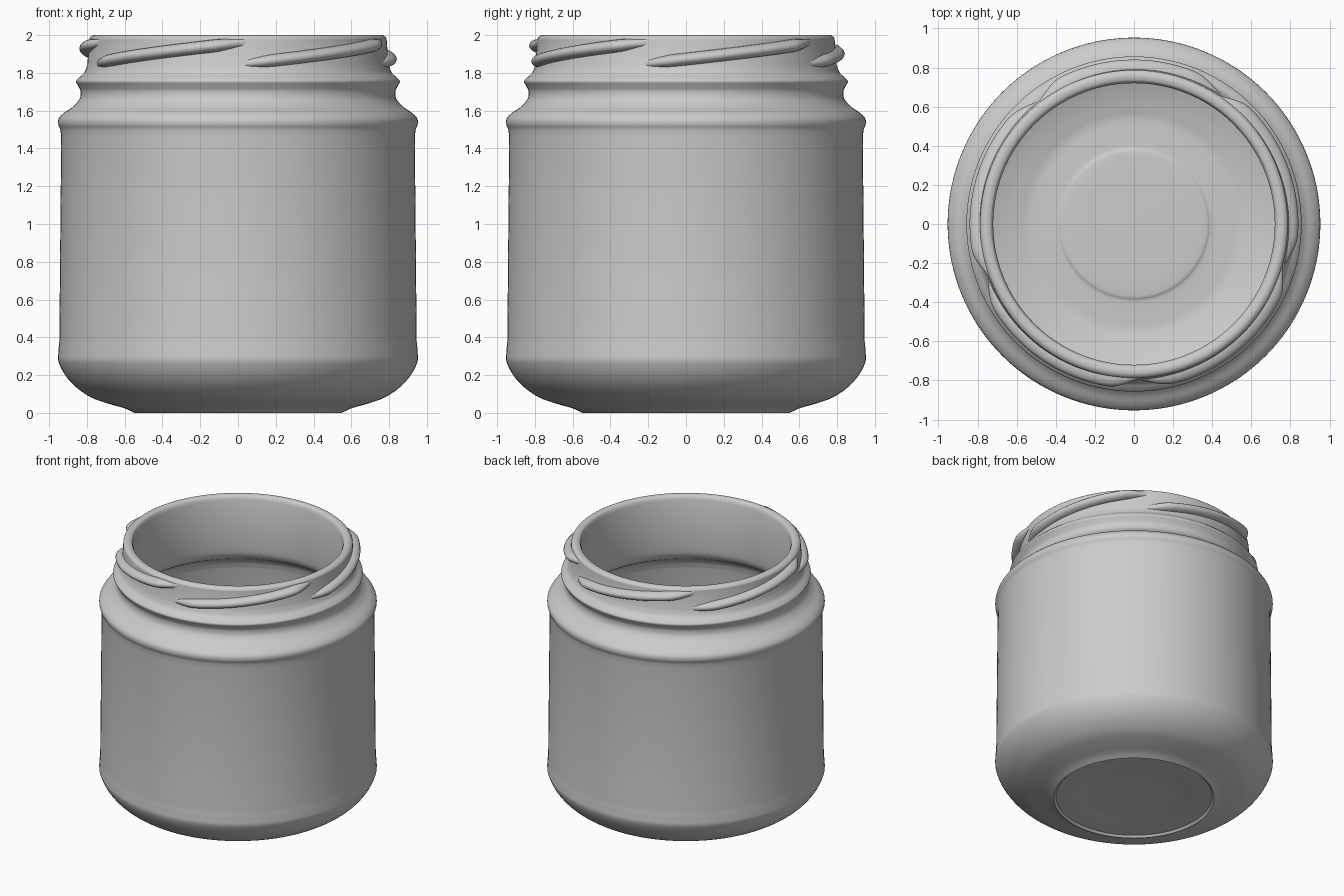
import bpy, bmesh, math
from mathutils import Vector

if "Cube" in bpy.data.objects:
    bpy.data.objects.remove(bpy.data.objects["Cube"])

SEGS = 144


def spline(points, steps=5):
    """Smooth curve through (radius, height) points."""
    p = [Vector(q) for q in points]
    if len(p) == 2:
        return p
    p = [2 * p[0] - p[1]] + p + [2 * p[-1] - p[-2]]
    out = []
    for a, b, c, d in zip(p, p[1:], p[2:], p[3:]):
        for i in range(steps):
            t = i / steps
            out.append(0.5 * (2 * b + (c - a) * t + (2 * a - 5 * b + 4 * c - d) * t * t
                              + (3 * b - a - 3 * c + d) * t ** 3))
    return out + [p[-2]]


def finish(name, bm, angle):
    bmesh.ops.recalc_face_normals(bm, faces=bm.faces)
    mesh = bpy.data.meshes.new(name)
    bm.to_mesh(mesh)
    bm.free()
    obj = bpy.data.objects.new(name, mesh)
    bpy.context.collection.objects.link(obj)
    bpy.ops.object.select_all(action='DESELECT')
    obj.select_set(True)
    bpy.context.view_layer.objects.active = obj
    bpy.ops.object.shade_smooth_by_angle(angle=math.radians(angle))
    return obj


def lathe(name, profile):
    bm = bmesh.new()
    verts = [bm.verts.new((p.x, 0, p.y)) for p in profile]
    edges = [bm.edges.new(e) for e in zip(verts, verts[1:])]
    bmesh.ops.spin(bm, geom=verts + edges, cent=(0, 0, 0), axis=(0, 0, 1),
                   angle=math.tau, steps=SEGS, use_duplicate=False)
    bmesh.ops.remove_doubles(bm, verts=bm.verts, dist=1e-4)
    return finish(name, bm, 35)


def thread(bm, start, sweep=math.radians(80), steps=48, sides=16):
    """One tapered ridge climbing the neck; start is measured from the front."""
    rings = []
    for i in range(steps + 1):
        t = i / steps
        a = start + sweep * t
        fade = max(0.03, min(1, t / 0.22, (1 - t) / 0.18))
        fade = fade * fade * (3 - 2 * fade) + 0.01
        z = 1.84 + 0.125 * t
        ring = []
        for k in range(sides):
            u = math.tau * k / sides
            r = 0.785 + 0.055 * fade * math.cos(u)
            h = min(1.99, z + 0.034 * (0.4 + 0.6 * fade) * math.sin(u))
            ring.append(bm.verts.new((r * math.sin(a), -r * math.cos(a), h)))
        rings.append(ring)
    for r0, r1 in zip(rings, rings[1:]):
        for k in range(sides):
            j = (k + 1) % sides
            bm.faces.new((r0[k], r0[j], r1[j], r1[k]))
    bm.faces.new(rings[0])
    bm.faces.new(rings[-1])


# Jar wall: base, body, shoulder, neck, lip, then back down the inside
pieces = [
    [(0, 0.03), (0.3, 0.028), (0.4, 0.02), (0.535, 0.015)],
    [(0.535, 0.015), (0.55, 0.0)],
    [(0.55, 0.0), (0.6, 0.024), (0.69, 0.05), (0.78, 0.083), (0.86, 0.138),
     (0.915, 0.2), (0.95, 0.27), (0.951, 0.32), (0.946, 0.38)],
    [(0.946, 0.38), (0.936, 1.46)],
    [(0.936, 1.46), (0.941, 1.5), (0.952, 1.53), (0.948, 1.56), (0.92, 1.59),
     (0.875, 1.62), (0.84, 1.66), (0.833, 1.70), (0.845, 1.73), (0.857, 1.755),
     (0.842, 1.775), (0.815, 1.80), (0.798, 1.84)],
    [(0.798, 1.84), (0.788, 1.965)],
    [(0.788, 1.965), (0.785, 1.985), (0.77, 1.998), (0.75, 2.0),
     (0.73, 1.992), (0.72, 1.97)],
    [(0.72, 1.97), (0.722, 1.6)],
    [(0.722, 1.6), (0.73, 1.55), (0.755, 1.51), (0.81, 1.475), (0.855, 1.44),
     (0.875, 1.38)],
    [(0.875, 1.38), (0.882, 0.36)],
    [(0.882, 0.36), (0.872, 0.28), (0.83, 0.2), (0.76, 0.14), (0.66, 0.1),
     (0.545, 0.07)],
    [(0.545, 0.07), (0.4, 0.074), (0.34, 0.084), (0, 0.088)],
]
profile = []
for piece in pieces:
    pts = spline(piece)
    profile += pts if not profile else pts[1:]
lathe("jar_body", profile)

# Five interleaved screw threads around the neck
bm = bmesh.new()
for n in range(5):
    thread(bm, math.radians(-3 + 72 * n))
finish("neck_threads", bm, 50)
